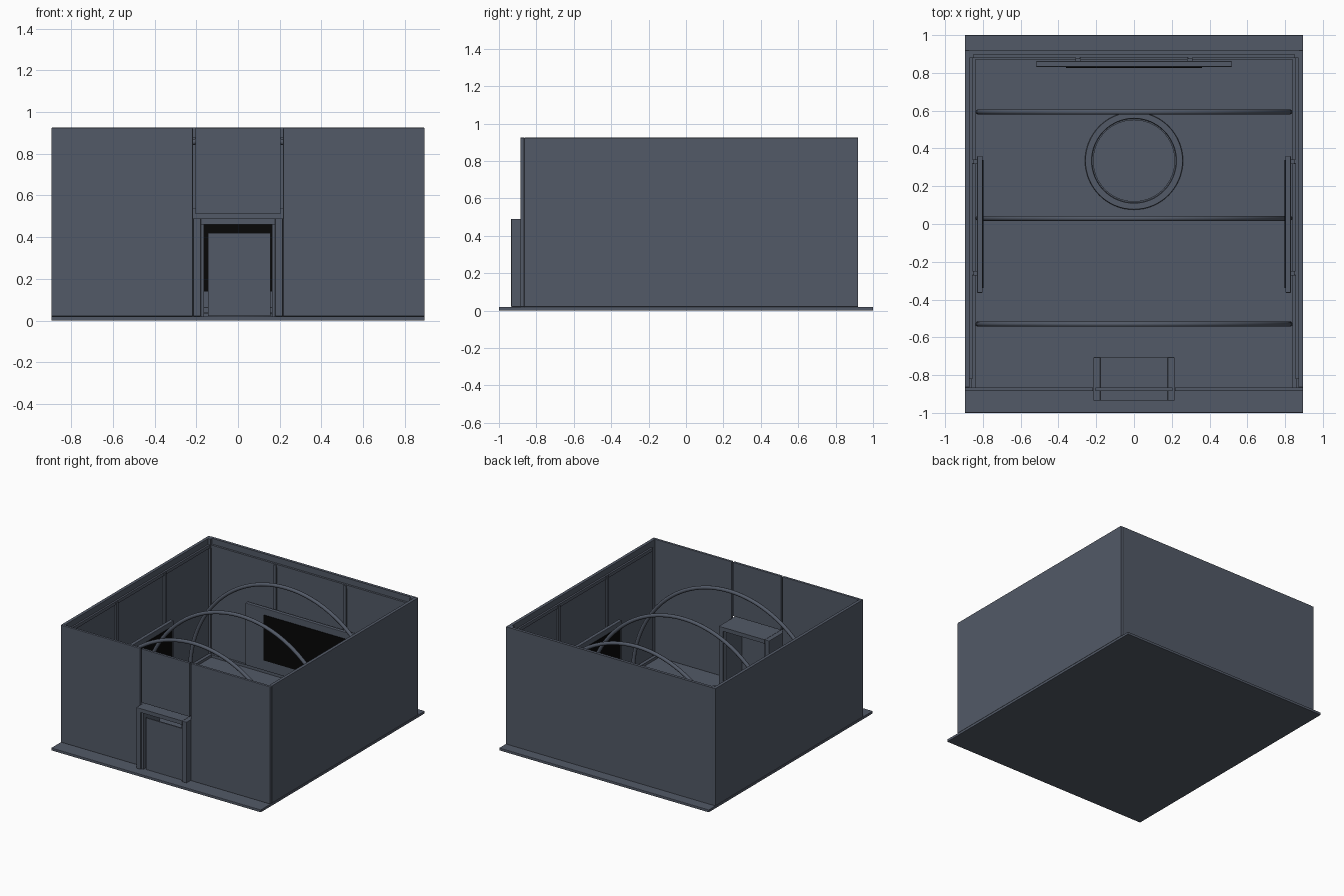
import bpy, math
from mathutils import Vector

if "Cube" in bpy.data.objects:
    bpy.data.objects.remove(bpy.data.objects["Cube"])


def material(name, rgb):
    m = bpy.data.materials.new(name)
    m.diffuse_color = (*rgb, 1)
    m.use_nodes = True
    m.node_tree.nodes["Principled BSDF"].inputs["Base Color"].default_value = m.diffuse_color
    return m


SLATE = material("slate grey", (0.085, 0.101, 0.135))
BLACK = material("screen black", (0.002, 0.002, 0.002))


def finish(name, verts, faces, mat):
    me = bpy.data.meshes.new(name)
    me.from_pydata(verts, [], faces)
    me.materials.append(mat)
    ob = bpy.data.objects.new(name, me)
    bpy.context.collection.objects.link(ob)
    return ob


def box(name, x, y, z, mat=SLATE, bevel=0.0):
    """Box from (min, max) ranges."""
    v = [(a, b, c) for a in x for b in y for c in z]
    f = [(0, 1, 3, 2), (4, 6, 7, 5), (0, 4, 5, 1), (2, 3, 7, 6), (0, 2, 6, 4), (1, 5, 7, 3)]
    ob = finish(name, v, f, mat)
    if bevel:
        b = ob.modifiers.new("soft edge", "BEVEL")
        b.width = bevel
        b.segments = 2
    return ob


def pair(name, x, y, z, mat=SLATE, bevel=0.0):
    """Box on the right plus its mirror on the left."""
    box(name + "_right", x, y, z, mat, bevel)
    box(name + "_left", (-x[1], -x[0]), y, z, mat, bevel)


def lathe(name, profile, centre, n=64):
    """Closed profile of (radius, height) turned about z."""
    k = len(profile)
    v = [(centre[0] + r * math.cos(2 * math.pi * i / n),
          centre[1] + r * math.sin(2 * math.pi * i / n), h)
         for i in range(n) for r, h in profile]
    f = [(i * k + j, (i + 1) % n * k + j, (i + 1) % n * k + (j + 1) % k, i * k + (j + 1) % k)
         for i in range(n) for j in range(k)]
    return finish(name, v, f, SLATE)


def arch(name, y, half, base, top, r=0.014, n=48, sides=10):
    """Tube swept over a half ellipse across the room."""
    v, f = [], []
    for i in range(n + 1):
        t = math.pi * i / n
        c = Vector((half * math.cos(t), y, base + (top - base) * math.sin(t)))
        out = Vector(((top - base) * math.cos(t), 0, half * math.sin(t))).normalized()
        for j in range(sides):
            a = 2 * math.pi * j / sides
            v.append(c + out * (r * math.cos(a)) + Vector((0, r * math.sin(a), 0)))
    for i in range(n):
        for j in range(sides):
            a, b = i * sides + j, i * sides + (j + 1) % sides
            f.append((a, b, b + sides, a + sides))
    f += [tuple(reversed(range(sides))), tuple(range(n * sides, (n + 1) * sides))]
    ob = finish(name, v, f, SLATE)
    ob.data.polygons.foreach_set("use_smooth", [True] * len(ob.data.polygons))
    return ob


# Floor slab
box("floor", (-0.895, 0.895), (-1, 1), (0, 0.02), bevel=0.003)

# Outer walls
Z = (0.02, 0.925)
pair("side_wall", (0.87, 0.895), (-0.865, 0.92), Z, bevel=0.003)
box("back_wall", (-0.87, 0.87), (0.898, 0.92), Z)
pair("front_wall", (0.217, 0.895), (-0.885, -0.865), Z, bevel=0.003)
box("front_wall_over_door", (-0.205, 0.205), (-0.885, -0.865), (0.51, 0.925), bevel=0.002)

# Inner wall lining: three panels per wall, with posts covering the joints
joints = [(-0.82, -0.27), (-0.25, 0.32), (0.34, 0.87)]
for i, span in enumerate(joints):
    pair(f"side_lining_{i}", (0.862, 0.87), span, (0.02, 0.875))
for i, y in enumerate((-0.26, 0.33)):
    pair(f"side_post_{i}", (0.848, 0.87), (y - 0.011, y + 0.011), (0.02, 0.875))
for i, span in enumerate([(-0.86, -0.31), (-0.29, 0.29), (0.31, 0.86)]):
    box(f"back_lining_{i}", span, (0.888, 0.898), (0.02, 0.875))
pair("back_post", (0.287, 0.309), (0.874, 0.898), (0.02, 0.875))
pair("side_top_rail", (0.856, 0.87), (-0.82, 0.89), (0.855, 0.88))
box("back_top_rail", (-0.86, 0.86), (0.882, 0.898), (0.855, 0.88))
pair("corner_post", (0.85, 0.87), (0.878, 0.898), Z)

# Skirting boards
pair("side_skirting", (0.838, 0.862), (-0.865, 0.888), (0.02, 0.04))
box("back_skirting", (-0.84, 0.84), (0.872, 0.888), (0.02, 0.04))

# Door portal: jambs, lintel and stepped inner frame
pair("portal_jamb", (0.178, 0.215), (-0.935, -0.705), (0.02, 0.49), bevel=0.003)
box("portal_lintel", (-0.178, 0.178), (-0.935, -0.705), (0.46, 0.49))
pair("portal_inner_jamb", (0.163, 0.178), (-0.922, -0.72), (0.02, 0.46))
box("door_leaf", (-0.145, 0.157), (-0.915, -0.905), (0.022, 0.42))

# Roof arches
for name, y, half in (("front", -0.53, 0.825), ("middle", 0.03, 0.825), ("back", 0.593, 0.825)):
    arch(name + "_arch", y, half, 0.03, 0.885)

# Round floor ring with a low disc inside
C = (0, 0.335)
lathe("floor_ring", [(0.222, 0.018), (0.26, 0.018), (0.257, 0.035), (0.225, 0.035)], C)
lathe("floor_disc", [(0.0001, 0.018), (0.217, 0.018), (0.217, 0.03), (0.0001, 0.03)], C)

# Back display board with screen and brackets
box("back_display", (-0.52, 0.52), (0.832, 0.862), (0.06, 0.54), bevel=0.004)
box("back_screen", (-0.36, 0.36), (0.827, 0.833), (0.14, 0.49), BLACK)
pair("back_bracket", (0.28, 0.31), (0.862, 0.898), (0.2, 0.4))

# Side display boards with screens and brackets
pair("side_display", (0.802, 0.83), (-0.365, 0.36), (0.06, 0.51), bevel=0.004)
pair("side_screen", (0.797, 0.803), (-0.34, 0.34), (0.12, 0.47), BLACK)
for i, y in enumerate((-0.26, 0.33)):
    pair(f"side_bracket_{i}", (0.83, 0.862), (y - 0.012, y + 0.012), (0.2, 0.4))
